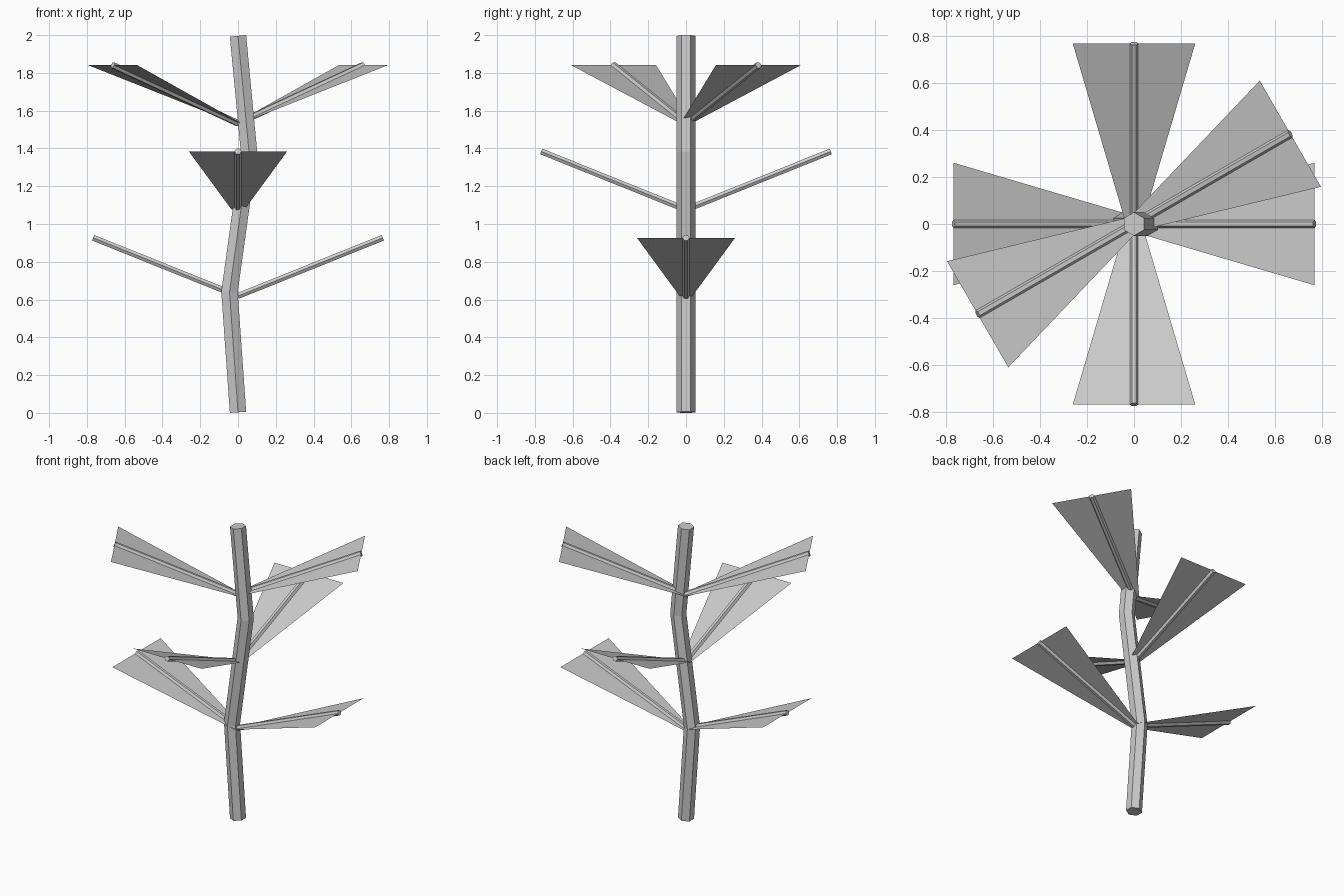
import bpy, bmesh, math
from mathutils import Vector

if "Cube" in bpy.data.objects:
    bpy.data.objects.remove(bpy.data.objects["Cube"])

grey = bpy.data.materials.new("light grey")
grey.diffuse_color = (0.6, 0.6, 0.6, 1)
grey.use_nodes = True
grey.node_tree.nodes["Principled BSDF"].inputs["Base Color"].default_value = grey.diffuse_color


def make_object(name, bm):
    mesh = bpy.data.meshes.new(name)
    bm.to_mesh(mesh)
    bm.free()
    mesh.materials.append(grey)
    obj = bpy.data.objects.new(name, mesh)
    bpy.context.collection.objects.link(obj)


def hex_tube(name, path, radius, side):
    """Six-sided tube with mitred joints; 'side' is a level axis that gets a corner."""
    bm = bmesh.new()
    rings = []
    for i, p in enumerate(path):
        before = (p - path[i - 1]).normalized() if i else None
        after = (path[i + 1] - p).normalized() if i < len(path) - 1 else None
        along = ((before or after) + (after or before)).normalized()
        across = side.cross(along).normalized()
        stretch = 1 / along.dot(after or before)
        ring = []
        for k in range(6):
            a = k * math.pi / 3
            ring.append(bm.verts.new(p + side * radius * math.cos(a)
                                     + across * radius * stretch * math.sin(a)))
        rings.append(ring)
    for lo, hi in zip(rings, rings[1:]):
        for k in range(6):
            n = (k + 1) % 6
            bm.faces.new((lo[k], lo[n], hi[n], hi[k]))
    bm.faces.new(rings[0][::-1])
    bm.faces.new(rings[-1])
    bmesh.ops.recalc_face_normals(bm, faces=bm.faces)
    make_object(name, bm)


# Crooked trunk
trunk = [Vector(p) for p in ((0, 0, 0.003), (-0.045, 0, 0.64),
                             (0.058, 0, 1.385), (0, 0, 1.996))]
hex_tube("trunk", trunk, 0.05, Vector((0, 1, 0)))

# Three pairs of opposite branches, each with a flat flaring leaf
TILT, LENGTH = math.radians(21.9), 0.826
for level, (z, turn) in enumerate(((0.619, 0), (1.076, 90), (1.533, 30)), 1):
    for n, half_turn in enumerate((0, 180), 1):
        a = math.radians(turn + half_turn)
        side = Vector((-math.sin(a), math.cos(a), 0))
        out = Vector((math.cos(a) * math.cos(TILT),
                      math.sin(a) * math.cos(TILT), math.sin(TILT)))
        root = Vector((0, 0, z))
        tip = root + out * LENGTH
        hex_tube(f"branch_{level}_{n}", [root, tip], 0.018, side)

        bm = bmesh.new()
        bm.faces.new([bm.verts.new(v) for v in (
            root - side * 0.034, tip - side * 0.26,
            tip + side * 0.26, root + side * 0.034)])
        make_object(f"leaf_{level}_{n}", bm)
